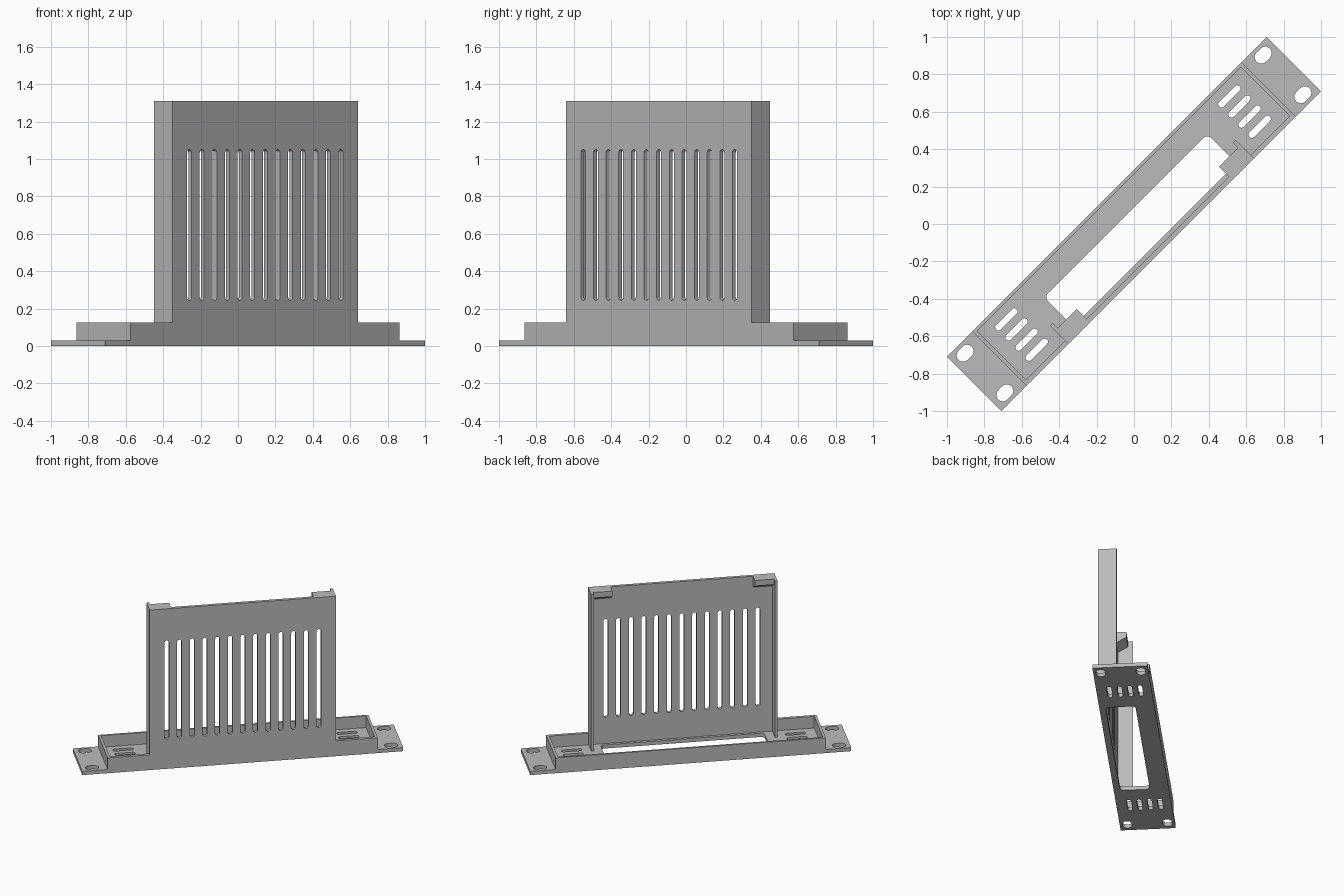
import bpy, bmesh, math
from mathutils import Matrix

if "Cube" in bpy.data.objects:
    bpy.data.objects.remove(bpy.data.objects["Cube"])

grey = bpy.data.materials.new("plain_grey")
grey.diffuse_color = (0.5, 0.5, 0.5, 1)
grey.use_nodes = True
grey.node_tree.nodes["Principled BSDF"].inputs["Base Color"].default_value = grey.diffuse_color

# The whole part lies diagonally: length along local x, depth along local y
TURN = Matrix.Rotation(math.radians(45), 4, 'Z')
PLAN = Matrix.Identity(4)                                                # (x, y), pushed along z
FRONT = Matrix(((1, 0, 0, 0), (0, 0, 1, 0), (0, 1, 0, 0), (0, 0, 0, 1)))  # (x, z), pushed along y
SIDE = Matrix(((0, 0, 1, 0), (1, 0, 0, 0), (0, 1, 0, 0), (0, 0, 0, 1)))   # (y, z), pushed along x

BASE_T, WALL_Z, TOP_Z = 0.03, 0.125, 1.31
HALF_L, HALF_W = 1.209, 0.205
TRAY_X, PANEL_X = 1.018, 0.702
PANEL_Y = -0.18          # inner face of the tall panel


def rect(x0, x1, y0, y1):
    return [(x0, y0), (x1, y0), (x1, y1), (x0, y1)]


def rounded(x0, x1, y0, y1, r, seg=6):
    """Rectangle with round corners; a slot when r is half its width."""
    pts = []
    corners = [(x1 - r, y1 - r), (x0 + r, y1 - r), (x0 + r, y0 + r), (x1 - r, y0 + r)]
    for q, (cx, cy) in enumerate(corners):
        for i in range(seg + 1):
            a = math.pi / 2 * (q + i / seg)
            p = (cx + r * math.cos(a), cy + r * math.sin(a))
            if not pts or math.dist(p, pts[-1]) > 1e-5:
                pts.append(p)
    if math.dist(pts[0], pts[-1]) < 1e-5:
        pts.pop()
    return pts


def slot(cx, cy, lx, ly):
    return rounded(cx - lx / 2, cx + lx / 2, cy - ly / 2, cy + ly / 2, min(lx, ly) / 2)


def slab(name, frame, outline, start, end, holes=()):
    """Filled outline with holes, pushed from start to end."""
    curve = bpy.data.curves.new(name, 'CURVE')
    curve.dimensions = '2D'
    curve.fill_mode = 'BOTH'
    curve.extrude = (end - start) / 2
    for loop in [outline, *holes]:
        sp = curve.splines.new('POLY')
        sp.points.add(len(loop) - 1)
        for p, (a, b) in zip(sp.points, loop):
            p.co = (a, b, 0, 1)
        sp.use_cyclic_u = True
    temp = bpy.data.objects.new(name + "_curve", curve)
    bpy.context.collection.objects.link(temp)
    bpy.context.view_layer.update()
    mesh = bpy.data.meshes.new_from_object(
        temp.evaluated_get(bpy.context.evaluated_depsgraph_get()))
    bpy.data.objects.remove(temp)
    bpy.data.curves.remove(curve)

    mesh.transform(TURN @ frame @ Matrix.Translation((0, 0, (start + end) / 2)))
    bm = bmesh.new()
    bm.from_mesh(mesh)
    bmesh.ops.remove_doubles(bm, verts=bm.verts, dist=1e-5)
    bmesh.ops.recalc_face_normals(bm, faces=bm.faces)
    for f in bm.faces:
        f.smooth = False
    bm.to_mesh(mesh)
    bm.free()
    mesh.name = name
    mesh.materials.clear()
    mesh.materials.append(grey)
    obj = bpy.data.objects.new(name, mesh)
    bpy.context.collection.objects.link(obj)
    return obj


# Base plate: long opening, vent slots and mounting holes at both ends
holes = [rounded(-0.617, 0.617, -0.158, 0.064, 0.03)]
for s in (-1, 1):
    holes += [slot(s * 0.843, 0.122 - 0.0765 * i, 0.155, 0.035) for i in range(4)]
    holes += [slot(s * 1.127, v, 0.10, 0.07) for v in (-0.15, 0.15)]
slab("base_plate", PLAN, rect(-HALF_L, HALF_L, -HALF_W, HALF_W), 0, BASE_T, holes)

# Tall vented panel, in one piece with the low front wall
outline = [(-TRAY_X, BASE_T), (TRAY_X, BASE_T), (TRAY_X, WALL_Z), (PANEL_X, WALL_Z),
           (PANEL_X, TOP_Z), (-PANEL_X, TOP_Z), (-PANEL_X, WALL_Z), (-TRAY_X, WALL_Z)]
vents = [slot(-0.573 + 0.0955 * i, 0.647, 0.034, 0.806) for i in range(13)]
slab("vented_panel", FRONT, outline, -HALF_W, PANEL_Y, vents)

# Low tray walls
slab("back_wall", PLAN, rect(-TRAY_X, TRAY_X, 0.188, HALF_W), BASE_T, WALL_Z)
for s, side in ((-1, "left"), (1, "right")):
    a, b = sorted((s * 0.998, s * TRAY_X))
    slab(side + "_end_wall", PLAN, rect(a, b, PANEL_Y, 0.188), BASE_T, WALL_Z)

    # Upright flange at the panel edge
    a, b = sorted((s * 0.682, s * PANEL_X))
    slab(side + "_flange", PLAN, rect(a, b, PANEL_Y, -0.068), BASE_T, TOP_Z)

    # Top corner catch with a sloping underside
    a, b = sorted((s * 0.537, s * 0.682))
    slab(side + "_corner_catch", SIDE,
         [(PANEL_Y, TOP_Z), (-0.104, TOP_Z), (-0.104, TOP_Z - 0.045), (PANEL_Y, TOP_Z - 0.09)], a, b)
